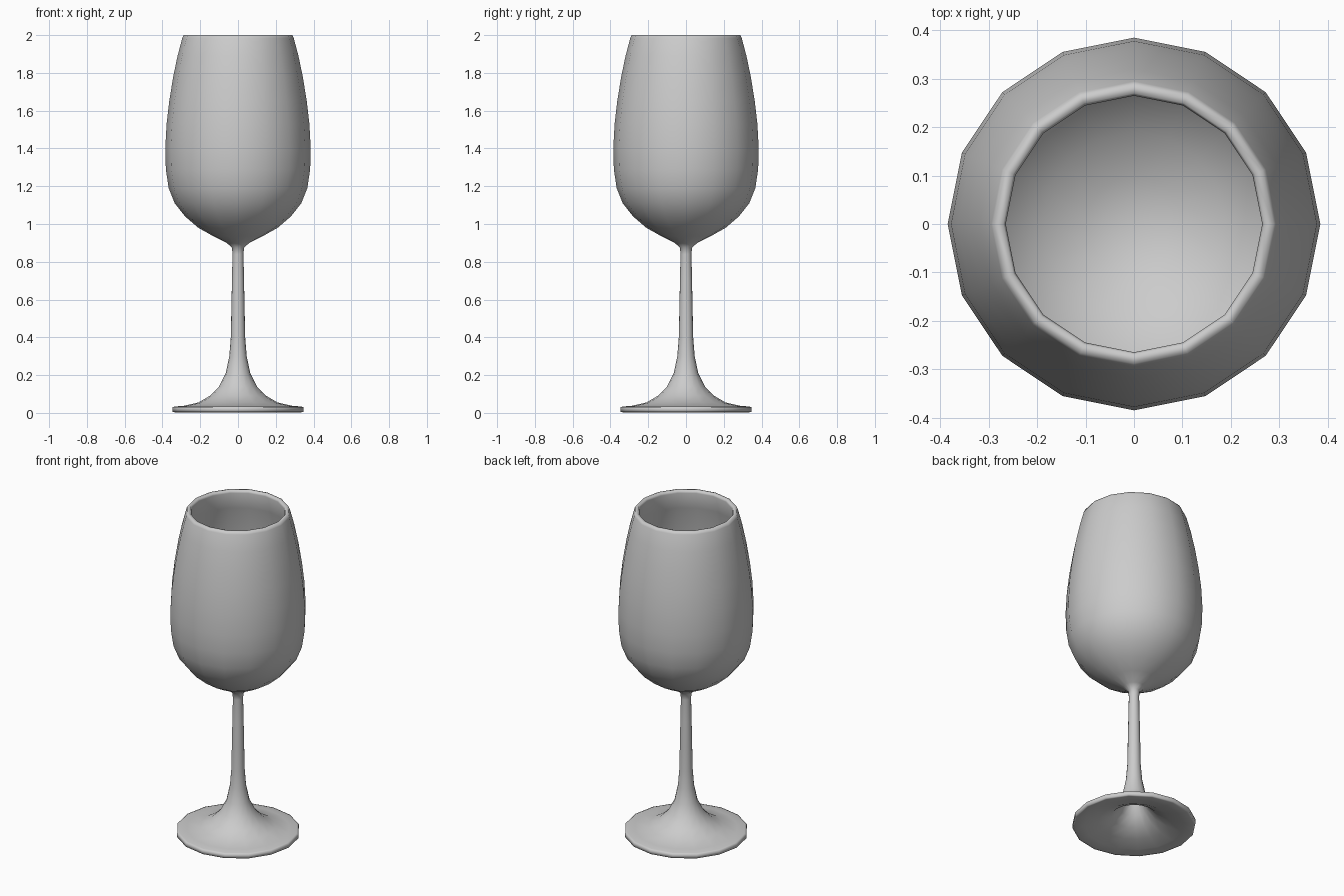
import bpy
import bmesh
from math import tau
from mathutils import Vector

cube = bpy.data.objects.get("Cube")
if cube:
    bpy.data.objects.remove(cube)

SIDES = 16

# Half profiles (radius, height), running from under the foot to inside the bowl
UNDERSIDE = [(0, 0.25), (0.02, 0.235), (0.05, 0.17), (0.08, 0.115), (0.13, 0.065),
             (0.20, 0.032), (0.28, 0.012), (0.335, 0.003)]
FOOT_EDGE = [(0.346, 0.006), (0.346, 0.03), (0.335, 0.034)]
STEM = [(0.29, 0.037), (0.21, 0.055), (0.15, 0.09), (0.10, 0.14), (0.065, 0.21), (0.046, 0.30),
        (0.038, 0.40), (0.035, 0.55), (0.032, 0.70), (0.029, 0.84), (0.032, 0.875)]
BOWL_OUTSIDE = [(0.06, 0.90), (0.13, 0.935), (0.21, 0.98), (0.28, 1.04), (0.335, 1.11),
                (0.367, 1.19), (0.382, 1.29), (0.385, 1.40), (0.378, 1.53), (0.364, 1.65),
                (0.343, 1.78), (0.32, 1.89), (0.295, 1.985)]
RIM = [(0.288, 2.0), (0.270, 2.0), (0.265, 1.985)]
BOWL_INSIDE = [(0.293, 1.88), (0.318, 1.77), (0.338, 1.65), (0.353, 1.53), (0.360, 1.40),
               (0.357, 1.29), (0.342, 1.20), (0.31, 1.12), (0.26, 1.055), (0.19, 1.0),
               (0.10, 0.955), (0, 0.935)]


def lathe(name, profile, material):
    """Spin a half profile around the z axis into a closed surface."""
    bm = bmesh.new()
    verts = [bm.verts.new((r, 0, z)) for r, z in profile]
    edges = [bm.edges.new(pair) for pair in zip(verts, verts[1:])]
    bmesh.ops.spin(bm, geom=verts + edges, cent=Vector(), axis=(0, 0, 1),
                   angle=tau, steps=SIDES)
    bmesh.ops.remove_doubles(bm, verts=bm.verts, dist=0.0005)
    bmesh.ops.recalc_face_normals(bm, faces=bm.faces)
    for face in bm.faces:
        face.smooth = True
    mesh = bpy.data.meshes.new(name)
    bm.to_mesh(mesh)
    bm.free()
    mesh.materials.append(material)
    obj = bpy.data.objects.new(name, mesh)
    bpy.context.collection.objects.link(obj)
    return obj


# Single pale grey material
grey = bpy.data.materials.new("pale_grey")
grey.use_nodes = True
colour = (0.6, 0.6, 0.6, 1)
grey.diffuse_color = colour
grey.node_tree.nodes["Principled BSDF"].inputs["Base Color"].default_value = colour

# Foot, stem and bowl are one continuous turned surface
lathe("stemmed_glass", UNDERSIDE + FOOT_EDGE + STEM + BOWL_OUTSIDE + RIM + BOWL_INSIDE, grey)
